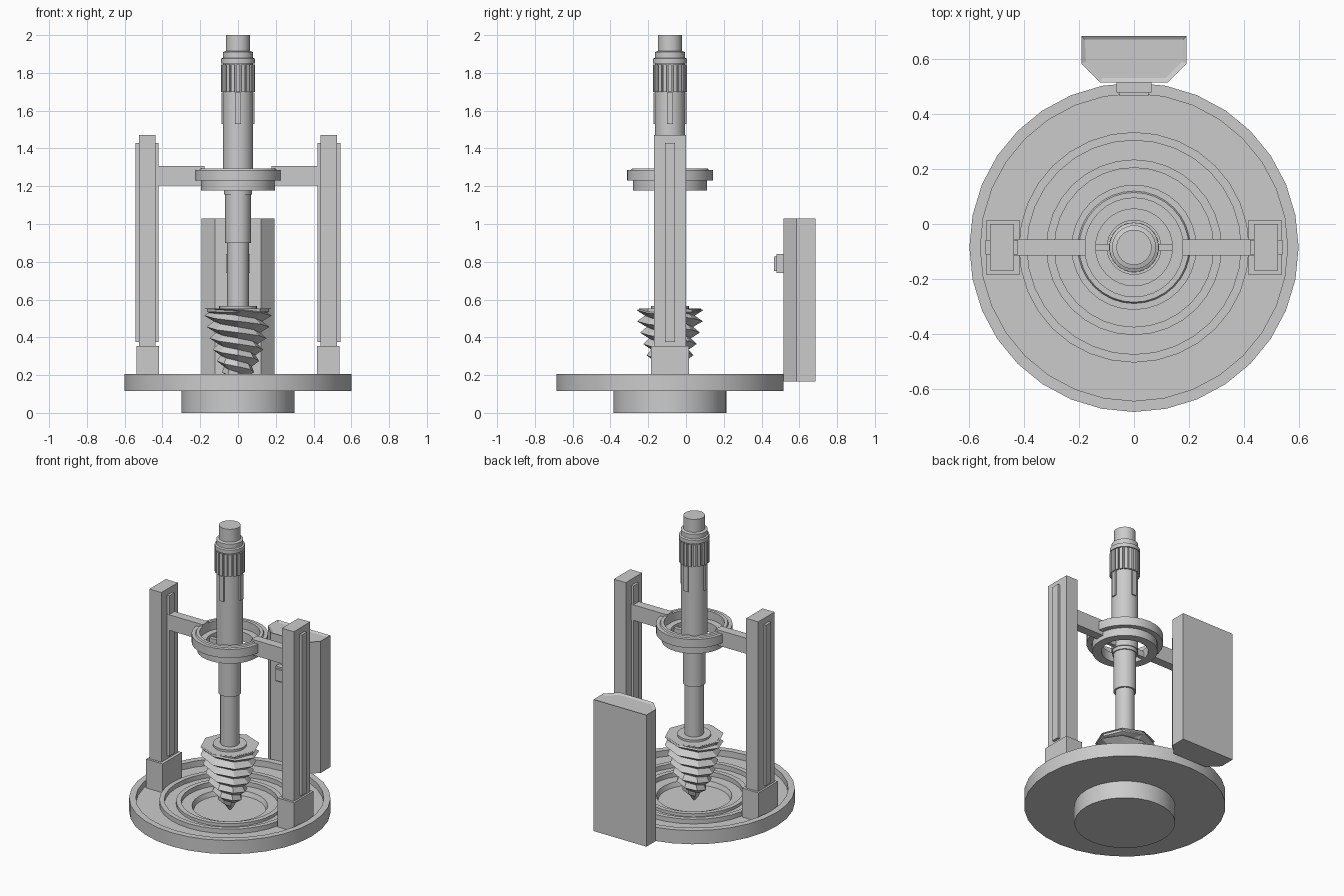
import bpy, bmesh
from math import sin, cos, pi, radians
from mathutils import Matrix

if "Cube" in bpy.data.objects:
    bpy.data.objects.remove(bpy.data.objects["Cube"])

CY = -0.085  # machine axis


def finish(name, bm, smooth=False):
    bmesh.ops.remove_doubles(bm, verts=bm.verts, dist=1e-5)
    bmesh.ops.recalc_face_normals(bm, faces=bm.faces)
    me = bpy.data.meshes.new(name)
    bm.to_mesh(me)
    bm.free()
    ob = bpy.data.objects.new(name, me)
    bpy.context.collection.objects.link(ob)
    if smooth:
        bpy.ops.object.select_all(action='DESELECT')
        ob.select_set(True)
        bpy.context.view_layer.objects.active = ob
        bpy.ops.object.shade_smooth_by_angle(angle=radians(30))
    return ob


def lathe(name, profile, n=32, closed=False):
    bm = bmesh.new()
    rings = [[bm.verts.new((r * cos(2 * pi * i / n), CY + r * sin(2 * pi * i / n), z))
              for i in range(n)] if r > 0 else [bm.verts.new((0, CY, z))] * n
             for r, z in profile]
    pairs = list(zip(rings, rings[1:]))
    if closed:
        pairs.append((rings[-1], rings[0]))
    for a, b in pairs:
        for i in range(n):
            j = (i + 1) % n
            bm.faces.new(list(dict.fromkeys((a[i], a[j], b[j], b[i]))))
    return finish(name, bm, True)


def add_box(bm, x, y, z, rot=None):
    m = Matrix.Translation((sum(x) / 2, sum(y) / 2, sum(z) / 2)) @ \
        Matrix.Diagonal((abs(x[1] - x[0]), abs(y[1] - y[0]), abs(z[1] - z[0]), 1))
    bmesh.ops.create_cube(bm, size=1, matrix=(rot @ m if rot else m))


def box(name, x, y, z):
    bm = bmesh.new()
    add_box(bm, x, y, z)
    return finish(name, bm)


def radial_keys(name, count, r0, r1, half, z):
    bm = bmesh.new()
    for i in range(count):
        rot = Matrix.Translation((0, CY, 0)) @ Matrix.Rotation(2 * pi * i / count, 4, 'Z')
        add_box(bm, (r0, r1), (-half, half), z, rot)
    return finish(name, bm)


# Base: foot and tray with concentric rings around a central pit
lathe("foot", [(0, 0), (0.3, 0), (0.3, 0.12), (0, 0.12)])
lathe("base_tray", [(0, 0.115), (0.6, 0.115), (0.6, 0.205), (0.56, 0.205), (0.56, 0.165),
                    (0.42, 0.165), (0.42, 0.195), (0.39, 0.195), (0.39, 0.165),
                    (0.32, 0.165), (0.32, 0.185), (0.29, 0.185), (0.29, 0.155),
                    (0.225, 0.155), (0.215, 0.125), (0, 0.125)])

# Side pillars, feet, ribs and arms
for s, side in ((-1, "left"), (1, "right")):
    box(side + "_pillar_foot", (s * 0.418, s * 0.538), (CY - 0.1, CY + 0.1), (0.16, 0.355))
    box(side + "_pillar", (s * 0.438, s * 0.525), (CY - 0.085, CY + 0.085), (0.35, 1.47))
    box(side + "_pillar_rib", (s * 0.422, s * 0.542), (CY - 0.026, CY + 0.026), (0.375, 1.43))
    box(side + "_arm", (s * 0.177, s * 0.44), (CY - 0.029, CY + 0.029), (1.205, 1.307))

# Guide collar
lathe("collar", [(0.14, 1.178), (0.195, 1.178), (0.195, 1.23), (0.228, 1.23), (0.228, 1.287),
                 (0.205, 1.287), (0.2, 1.295), (0.18, 1.295), (0.18, 1.24), (0.14, 1.24)],
      closed=True)
radial_keys("collar_lugs", 2, 0.07, 0.15, 0.013, (1.185, 1.225))

# Stepped shaft, with flutes and keys
lathe("shaft", [(0, 0.53), (0.1, 0.53), (0.1, 0.567), (0.057, 0.567), (0.057, 0.9),
                (0.068, 0.9), (0.068, 1.155), (0.075, 1.155), (0.075, 1.178), (0.08, 1.178),
                (0.08, 1.85), (0.09, 1.85), (0.09, 1.875), (0.08, 1.88), (0.08, 1.91),
                (0.064, 1.915), (0.064, 2.0), (0, 2.0)])
radial_keys("shaft_flutes", 20, 0.07, 0.091, 0.0095, (1.7, 1.845))
radial_keys("shaft_keys", 4, 0.07, 0.088, 0.015, (1.53, 1.695))

# Tapered screw: low-poly helical ridges, clamped flat at the top
Z0, Z1, N, P, STARTS = 0.125, 0.552, 8, 0.06, 2


def taper(z):
    pts = [(Z0, 0.0), (0.22, 0.09), (0.32, 0.13), (0.5, 0.178), (Z1, 0.178)]
    for (a, ra), (b, rb) in zip(pts, pts[1:]):
        if z <= b:
            return ra + (rb - ra) * (z - a) / (b - a)
    return pts[-1][1]


bm = bmesh.new()
grid = []
for k in range(-2, 24):
    row = []
    for j in range(N + 1):
        a = 2 * pi * j / N
        z = min(max(Z0 + k * P / 2 - P * STARTS * j / N, Z0), Z1)
        r = taper(z) * (1.0 if k % 2 else 0.74)
        row.append(bm.verts.new((r * cos(a), CY + r * sin(a), z)))
    grid.append(row)
for a, b in zip(grid, grid[1:]):
    for j in range(N):
        bm.faces.new((a[j], a[j + 1], b[j + 1], b[j]))
bmesh.ops.dissolve_degenerate(bm, edges=bm.edges, dist=1e-5)
finish("screw", bm)
cap = lathe("screw_cap", [(0, 0.52), (0.13, 0.52), (0.165, 0.535), (0.165, 0.553), (0, 0.553)], n=8)

# Rear cabinet with chamfered front corners and a sunken lid
bm = bmesh.new()
outline = [(-0.192, 0.685), (-0.192, 0.585), (-0.123, 0.515),
           (0.123, 0.515), (0.192, 0.585), (0.192, 0.685)]
f = bm.faces.new([bm.verts.new((x, y, 0.165)) for x, y in outline])
ext = bmesh.ops.extrude_face_region(bm, geom=[f])
top = [v for v in ext['geom'] if isinstance(v, bmesh.types.BMVert)]
bmesh.ops.translate(bm, verts=top, vec=(0, 0, 0.865))
bmesh.ops.recalc_face_normals(bm, faces=bm.faces)
lid = [g for g in bm.faces if g.normal.z > 0.9]
bmesh.ops.inset_region(bm, faces=lid, thickness=0.018, depth=-0.008)
finish("cabinet", bm)
box("cabinet_latch", (-0.063, 0.063), (0.48, 0.53), (0.74, 0.84))
box("cabinet_latch_pad", (-0.053, 0.053), (0.467, 0.5), (0.752, 0.828))
